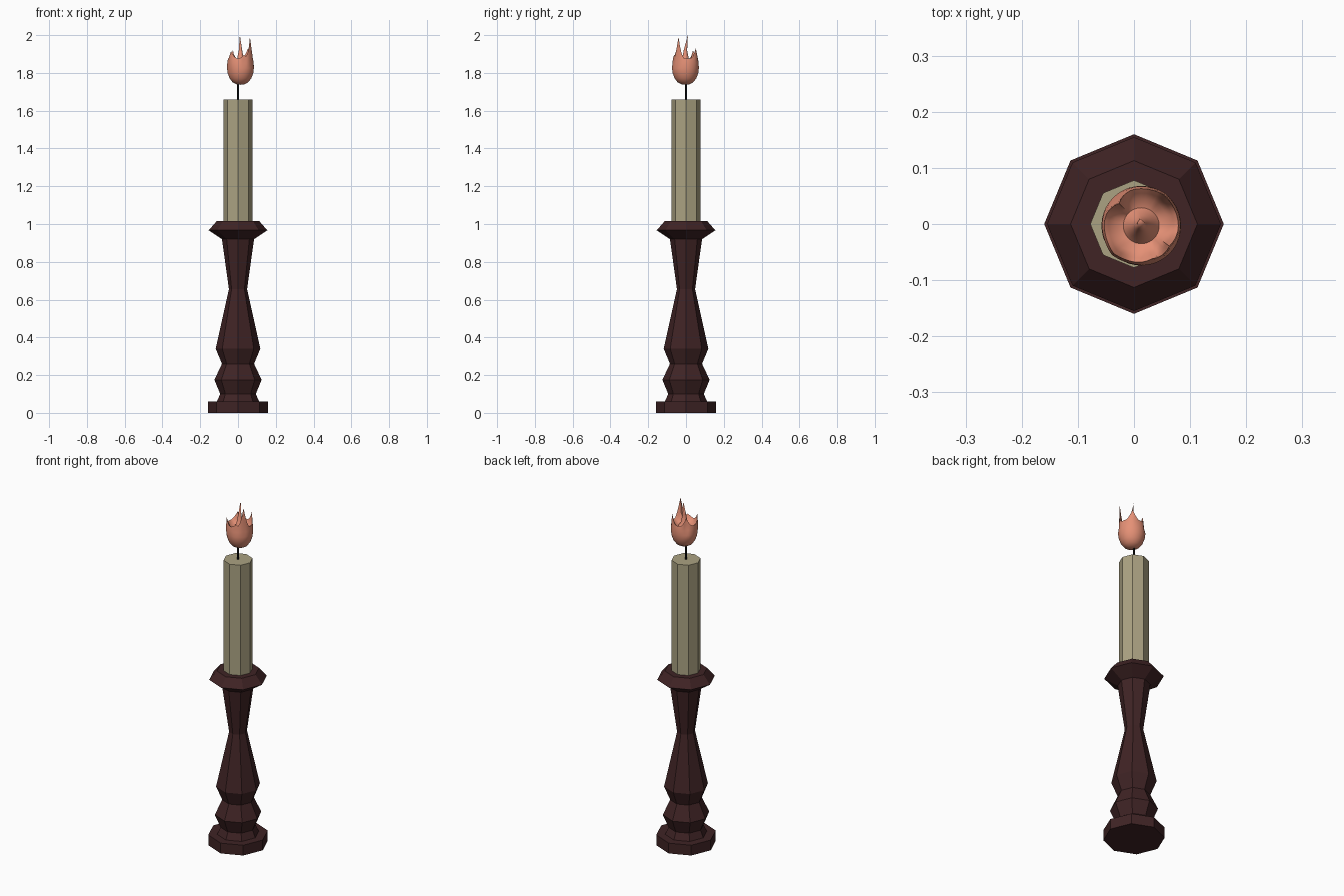
import bpy
import bmesh
from math import sin, cos, radians, tau

cube = bpy.data.objects.get("Cube")
if cube:
    bpy.data.objects.remove(cube, do_unlink=True)


def material(name, rgb):
    m = bpy.data.materials.new(name)
    m.use_nodes = True
    m.diffuse_color = (*rgb, 1)
    m.node_tree.nodes["Principled BSDF"].inputs["Base Color"].default_value = (*rgb, 1)
    return m


def skin(name, rings, mat, bottom=None, top=None):
    """Bridge equal rings of points; close the ends with a face or a pole."""
    bm = bmesh.new()
    loops = [[bm.verts.new(p) for p in ring] for ring in rings]
    n = len(loops[0])
    for a, b in zip(loops, loops[1:]):
        for i in range(n):
            j = (i + 1) % n
            bm.faces.new((a[i], a[j], b[j], b[i]))
    for loop, pole in ((loops[0], bottom), (loops[-1], top)):
        if pole is None:
            bm.faces.new(loop)
        else:
            tip = bm.verts.new(pole)
            for i in range(n):
                bm.faces.new((loop[i], loop[(i + 1) % n], tip))
    bmesh.ops.recalc_face_normals(bm, faces=bm.faces)
    mesh = bpy.data.meshes.new(name)
    bm.to_mesh(mesh)
    bm.free()
    mesh.materials.append(mat)
    ob = bpy.data.objects.new(name, mesh)
    bpy.context.collection.objects.link(ob)
    return ob


def turned(name, profile, mat, sides=8):
    """Faceted turning from (radius, height) pairs, corners on the axes."""
    rings = [[(r * cos(tau * i / sides), r * sin(tau * i / sides), z)
              for i in range(sides)] for r, z in profile]
    return skin(name, rings, mat)


wood = material("dark brown wood", (0.05, 0.017, 0.018))
wax = material("pale wax", (0.41, 0.365, 0.225))
black = material("black wick", (0.005, 0.005, 0.005))
orange = material("salmon flame", (0.78, 0.28, 0.18))

# Eight-sided holder, candle and wick
turned("candle_holder", [
    (0.16, 0), (0.16, 0.06), (0.112, 0.06), (0.094, 0.10), (0.125, 0.175),
    (0.085, 0.26), (0.118, 0.34), (0.048, 0.655), (0.085, 0.92),
    (0.155, 0.967), (0.113, 1.015)], wood)
turned("candle", [(0.078, 1.0), (0.078, 1.66)], wax)
turned("wick", [(0.006, 1.65), (0.006, 1.78)], black)

# Flame: a cup whose rim is drawn up into tongues, with one in the middle
CENTRE = (0.013, -0.003)
SEGMENTS = 40
RIM = 1.875
TONGUES = [(-36, 0.062, 1.99), (54, 0.068, 1.93), (135, 0.056, 1.92),
           (225, 0.07, 1.915), (288, 0.062, 1.895)]  # angle, radius, height


def point(angle, r, z):
    return (CENTRE[0] + r * cos(angle), CENTRE[1] + r * sin(angle), z)


def rim(angle_deg):
    """Radius and extra height of the rim at an angle."""
    r, lift = 0.066, 0
    for a, tip_r, tip_z in TONGUES:
        gap = abs((angle_deg - a + 180) % 360 - 180)
        t = max(0, 1 - gap / 32) ** 1.7
        r += (tip_r - r) * t
        lift = max(lift, (tip_z - RIM) * t)
    return r, lift


steps = [360 * i / SEGMENTS for i in range(SEGMENTS)]
rings = [[point(radians(d), r, z) for d in steps] for r, z in
         [(0.022, 1.740), (0.042, 1.751), (0.058, 1.772), (0.068, 1.8), (0.071, 1.825)]]
# Blend rows: share of the rim radius, base height, share of the lift
for offset, z, share in [(0.004, 1.85, 0.05), (0.002, 1.865, 0.5), (0, RIM, 1),
                         (-0.008, 1.868, 0.5), (-0.018, 1.857, 0.1)]:
    row = []
    for d in steps:
        r, lift = rim(d)
        row.append(point(radians(d), r + offset, z + lift * share))
    rings.append(row)
rings += [[point(radians(d), r, z) for d in steps] for r, z in
          [(0.032, 1.852), (0.018, 1.872), (0.009, 1.92)]]
flame = skin("flame", rings, orange, point(0, 0, 1.737), (0.01, 0.01, 2.0))

bpy.ops.object.select_all(action="DESELECT")
flame.select_set(True)
bpy.context.view_layer.objects.active = flame
bpy.ops.object.shade_smooth_by_angle(angle=radians(50))
